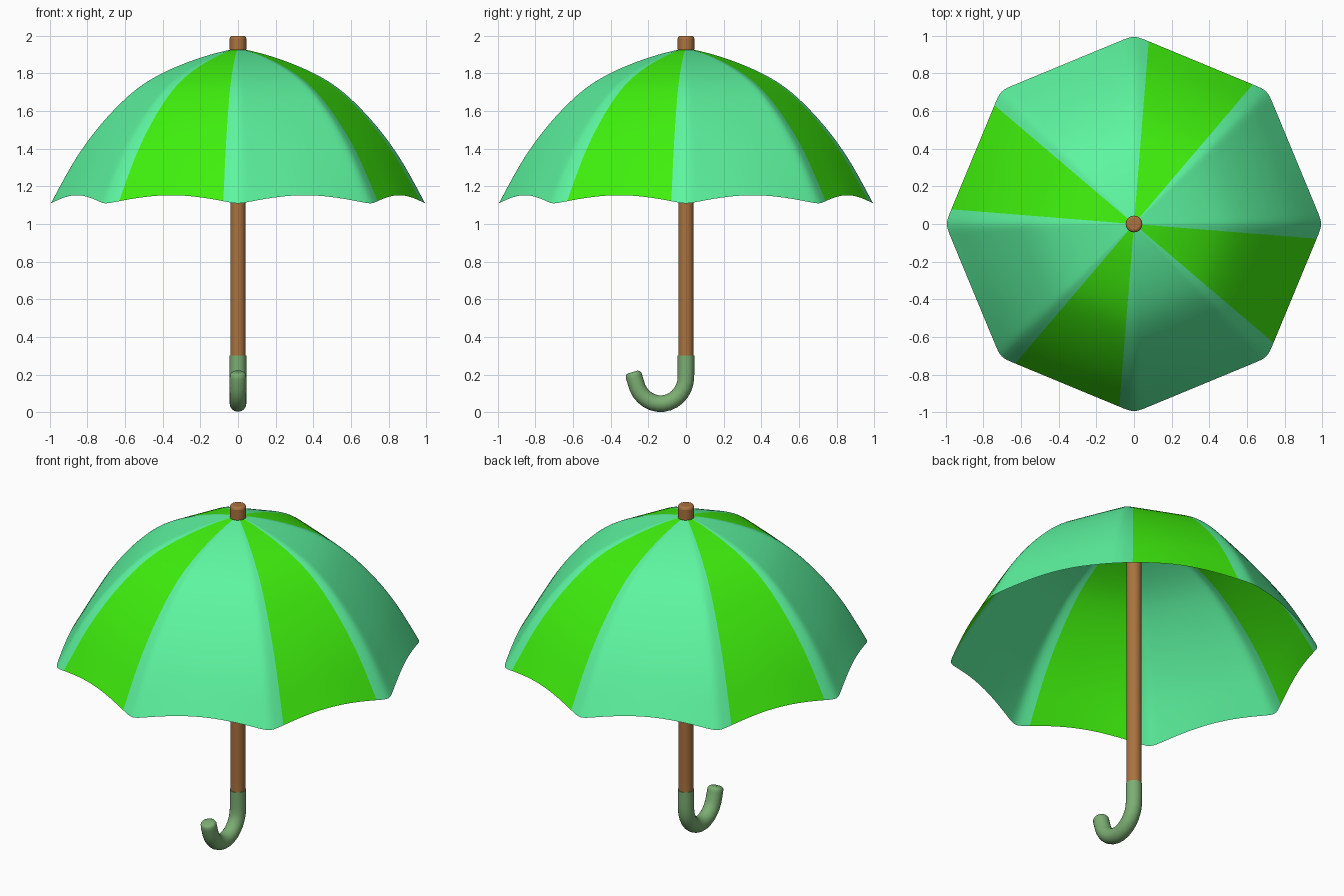
import bpy, bmesh
from math import sin, cos, pi, radians
from mathutils import Vector

if "Cube" in bpy.data.objects:
    bpy.data.objects.remove(bpy.data.objects["Cube"])


def material(name, rgb):
    m = bpy.data.materials.new(name)
    m.diffuse_color = (*rgb, 1)
    m.use_nodes = True
    m.node_tree.nodes["Principled BSDF"].inputs["Base Color"].default_value = m.diffuse_color
    return m


mint = material("mint", (0.11, 0.91, 0.35))
green = material("green", (0.05, 0.87, 0.004))
wood = material("wood", (0.40, 0.17, 0.05))
grip = material("grip", (0.20, 0.42, 0.17))


def mesh_object(name, bm, mats):
    me = bpy.data.meshes.new(name)
    bmesh.ops.recalc_face_normals(bm, faces=bm.faces)
    bm.to_mesh(me)
    bm.free()
    ob = bpy.data.objects.new(name, me)
    bpy.context.collection.objects.link(ob)
    for m in mats:
        me.materials.append(m)
    return ob


def smooth(ob, angle=40):
    bpy.ops.object.select_all(action='DESELECT')
    ob.select_set(True)
    bpy.context.view_layer.objects.active = ob
    bpy.ops.object.shade_smooth_by_angle(angle=radians(angle))


# canopy: rib profile (radius, height) swept round eight straight-edged panels
profile = [(0.025, 1.93), (0.13, 1.907), (0.26, 1.865), (0.39, 1.812), (0.53, 1.735),
           (0.66, 1.615), (0.77, 1.49), (0.87, 1.35), (0.945, 1.215), (1.003, 1.105)]
steps = [0, 0.09, 0.3, 0.5, 0.7, 0.91]
bm = bmesh.new()
columns = []
for k in range(8):
    a, b = (Vector((cos((k + i) * pi / 4), sin((k + i) * pi / 4), 0)) for i in (0, 1))
    for t in steps:
        d = a.lerp(b, t)
        lift = 0.05 * sin(pi * t)  # scalloped hem, fading upwards
        columns.append([bm.verts.new(d * r + Vector((0, 0, z + lift * r ** 6)))
                        for r, z in profile])
n = len(columns)
for c in range(n):
    p, q = columns[c], columns[(c + 1) % n]
    panel, strip = divmod(c, len(steps))
    for i in range(len(profile) - 1):
        f = bm.faces.new((p[i], p[i + 1], q[i + 1], q[i]))
        f.smooth = True
        # mint strips overlap both edges of every green panel
        f.material_index = int(panel % 2 == 1 and 0 < strip < len(steps) - 1)
canopy = mesh_object("canopy", bm, [mint, green])
sub = canopy.modifiers.new("soften", 'SUBSURF')
sub.levels = sub.render_levels = 2


def cylinder(name, radius, z0, z1, mat):
    bpy.ops.mesh.primitive_cylinder_add(vertices=32, radius=radius, depth=z1 - z0,
                                        location=(0, 0, (z0 + z1) / 2))
    ob = bpy.context.object
    ob.name = name
    ob.data.materials.append(mat)
    return ob


# shaft and the rounded tip above the canopy
smooth(cylinder("shaft", 0.041, 0.28, 1.92, wood))
tip = cylinder("tip", 0.044, 1.915, 2.0, wood)
bev = tip.modifiers.new("round", 'BEVEL')
bev.width, bev.segments = 0.014, 3
smooth(tip)

# hooked handle: ring sections along a J path in the y-z plane
path = [(0, 0.30), (0, 0.25), (0, 0.20)]
path += [(-0.135 + 0.135 * cos(u), 0.19 - 0.145 * sin(u))
         for u in (radians(12 * i) for i in range(1, 14))]
path += [(-0.275, 0.185), (-0.278, 0.20), (-0.2795, 0.209), (-0.281, 0.214)]
radii = [0.044] * (len(path) - 3) + [0.043, 0.037, 0.026]
bm = bmesh.new()
rings = []
for i, (y, z) in enumerate(path):
    y0, z0 = path[max(i - 1, 0)]
    y1, z1 = path[min(i + 1, len(path) - 1)]
    tan = Vector((0, y1 - y0, z1 - z0)).normalized()
    side = Vector((1, 0, 0))
    up = tan.cross(side)
    rings.append([bm.verts.new(Vector((0, y, z)) + radii[i] * (side * cos(v) + up * sin(v)))
                  for v in (2 * pi * j / 24 for j in range(24))])
for p, q in zip(rings, rings[1:]):
    for j in range(24):
        bm.faces.new((p[j], p[(j + 1) % 24], q[(j + 1) % 24], q[j]))
bm.faces.new(rings[0])
bm.faces.new(rings[-1])
smooth(mesh_object("handle", bm, [grip]), 50)
